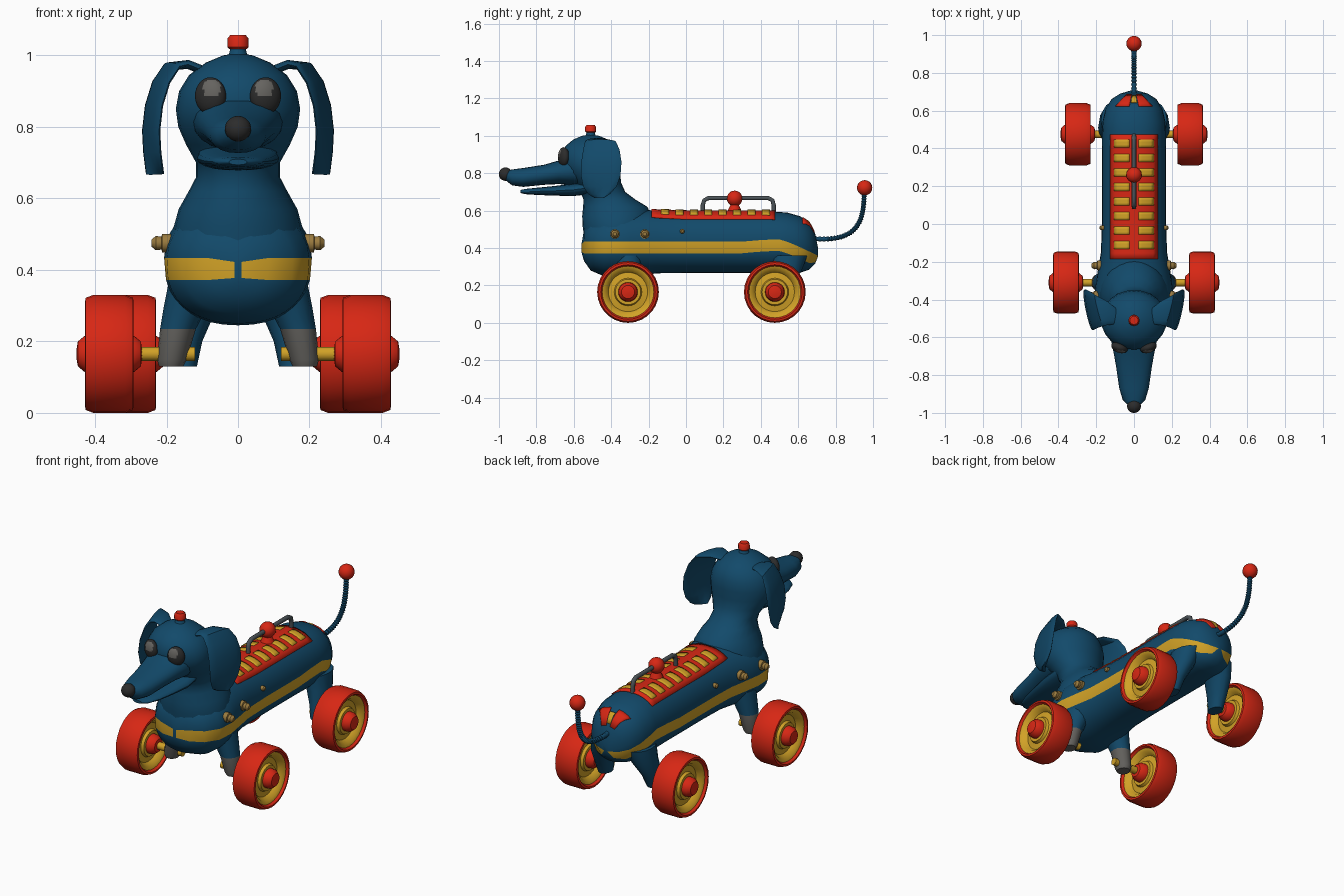
import bpy, bmesh, math
from mathutils import Vector, Matrix
from mathutils.geometry import interpolate_bezier

if "Cube" in bpy.data.objects:
    bpy.data.objects.remove(bpy.data.objects["Cube"])


def material(name, rgb):
    m = bpy.data.materials.new(name)
    m.diffuse_color = (*rgb, 1)
    m.use_nodes = True
    m.node_tree.nodes["Principled BSDF"].inputs["Base Color"].default_value = m.diffuse_color
    return m


BLUE = material("blue_paint", (.006, .068, .145))
RED = material("red_paint", (.68, .02, .007))
YELLOW = material("yellow_paint", (.64, .36, .02))
BLACK = material("black_rubber", (.025, .025, .025))
GREY = material("grey_paw", (.13, .125, .115))
STEEL = material("dark_steel", (.07, .085, .095))
BRASS = material("brass_bolt", (.33, .2, .05))


def finish(name, bm, mats, angle=40, recalc=True):
    if recalc:
        bmesh.ops.recalc_face_normals(bm, faces=bm.faces)
    me = bpy.data.meshes.new(name)
    bm.to_mesh(me)
    bm.free()
    ob = bpy.data.objects.new(name, me)
    bpy.context.collection.objects.link(ob)
    for m in mats:
        me.materials.append(m)
    bpy.ops.object.select_all(action='DESELECT')
    ob.select_set(True)
    bpy.context.view_layer.objects.active = ob
    bpy.ops.object.shade_smooth_by_angle(angle=math.radians(angle))
    return ob


def loft(name, rings, mats, rule=lambda i, j: 0):
    bm = bmesh.new()
    vs = [[bm.verts.new(p) for p in r] for r in rings]
    n = len(vs[0])
    for i in range(len(vs) - 1):
        for j in range(n):
            k = (j + 1) % n
            f = bm.faces.new((vs[i][j], vs[i][k], vs[i + 1][k], vs[i + 1][j]))
            f.material_index = rule(i, j)
    for i, r in ((0, vs[0]), (len(vs) - 2, vs[-1])):
        bm.faces.new(r).material_index = rule(i, 0)
    return finish(name, bm, mats)


def ellipse(c, u, v, n=24, p=2.0):
    # ring around c spanned by the half axes u and v
    c, u, v = Vector(c), Vector(u), Vector(v)
    pw = lambda t: math.copysign(abs(t) ** (2 / p), t)
    return [c + u * pw(math.cos(2 * math.pi * k / n)) + v * pw(math.sin(2 * math.pi * k / n)) for k in range(n)]


def ball(name, c, scale, mat, turn=0, seg=16):
    bm = bmesh.new()
    bmesh.ops.create_uvsphere(bm, u_segments=seg, v_segments=seg // 2 + 2, radius=1)
    mx = Matrix.Translation(c) @ Matrix.Rotation(turn, 4, 'Z') @ Matrix.Diagonal((*scale, 1))
    bm.transform(mx)
    return finish(name, bm, [mat])


def rod(name, parts, y, z, s, mat, n=12):
    # turned part along x from (x, radius) pairs
    return loft(name, [ellipse((s * x, y, z), (0, r, 0), (0, 0, r), n) for x, r in parts], [mat])


def tube(name, path, radii, mat, n=10):
    rings = []
    for i, p in enumerate(path):
        t = (path[min(i + 1, len(path) - 1)] - path[max(i - 1, 0)]).normalized()
        rings.append(ellipse(p, (radii[i], 0, 0), t.cross(Vector((1, 0, 0))) * radii[i], n))
    return loft(name, rings, [mat])


# body: stations of y, half width, bottom, top
BODY = [(-.558, .02, .375, .425), (-.545, .09, .33, .5), (-.51, .155, .28, .55), (-.44, .2, .25, .58),
        (-.35, .207, .245, .6), (-.25, .192, .255, .605), (-.15, .175, .265, .6), (0, .17, .267, .595),
        (.2, .17, .267, .595), (.35, .17, .267, .595), (.45, .17, .265, .595), (.54, .167, .265, .59),
        (.61, .15, .268, .57), (.66, .12, .285, .535), (.69, .075, .315, .48), (.706, .02, .355, .4)]
P = 2.25


def station(y):
    for a, b in zip(BODY, BODY[1:]):
        if y <= b[0]:
            t = (y - a[0]) / (b[0] - a[0])
            return [p + (q - p) * t for p, q in zip(a, b)]
    return BODY[-1]


def top_z(x, y):
    _, w, lo, hi = station(y)
    r = min(abs(x) / w, .98)
    return (lo + hi) / 2 + (hi - lo) / 2 * (1 - r ** P) ** (1 / P)


def stripe_z(y):
    if y < .3:
        return .403
    if y < .5:
        return .403 + .012 * math.sin((y - .3) / .2 * math.pi / 2)
    return .415 - .085 * ((y - .5) / .2) ** 1.2


def body_ring(y, w, lo, hi):
    zc, h = (lo + hi) / 2, (hi - lo) / 2

    def ang(z):
        v = max(-.9, min(.9, (z - zc) / h))
        return math.copysign(math.asin(abs(v) ** (P / 2)), v)
    a1, a0 = ang(stripe_z(y) + .031), ang(stripe_z(y) - .031)
    q = math.pi / 2
    angs = [q + (a1 - q) * k / 8 for k in range(9)] + [a0 + (-q - a0) * k / 8 for k in range(9)]
    half = []
    for a in angs:
        s = math.sin(a)
        half.append((w * max(math.cos(a), 0) ** (2 / P), zc + h * math.copysign(abs(s) ** (2 / P), s)))
    pts = half + [(-x, z) for x, z in half[-2:0:-1]]
    return [Vector((x, y, z)) for x, z in pts]


ys = sorted({b[0] for b in BODY} | {-.05, .1, .3, .4, .5, .58, .635, -.48, -.4, -.3})
loft("body", [body_ring(*station(y)) for y in ys], [BLUE, YELLOW], lambda i, j: int(j in (8, 25)))

# neck and skull: z, y centre, y radius, x radius
NECK = [(.46, -.365, .18, .185), (.52, -.37, .183, .18), (.57, -.37, .185, .166), (.62, -.378, .172, .138),
        (.66, -.41, .138, .117), (.7, -.445, .12, .117), (.75, -.475, .128, .145), (.8, -.5, .148, .167),
        (.85, -.507, .158, .174), (.9, -.51, .155, .165), (.945, -.51, .135, .137), (.98, -.51, .093, .09),
        (1.0, -.51, .045, .042), (1.006, -.51, .01, .01)]
loft("neck_and_head", [ellipse((0, y, z), (rx, 0, 0), (0, ry, 0)) for z, y, ry, rx in NECK], [BLUE])


# snout and lower jaw: y, half width, bottom, top
def jaw(name, rows):
    loft(name, [ellipse((0, y, (lo + hi) / 2), (w, 0, 0), (0, 0, (hi - lo) / 2), 20, 2.2)
                for y, w, lo, hi in rows], [BLUE])


jaw("snout", [(-.5, .12, .73, .9), (-.6, .125, .735, .895), (-.68, .108, .742, .868), (-.76, .094, .738, .845),
              (-.87, .078, .727, .828), (-.93, .06, .735, .82), (-.962, .03, .76, .812)])
jaw("lower_jaw", [(-.5, .11, .69, .76), (-.6, .115, .678, .745), (-.7, .098, .68, .732), (-.8, .078, .684, .722),
                  (-.86, .055, .688, .716), (-.885, .025, .694, .71)])
ball("nose", (0, -.965, .795), (.037, .036, .036), BLACK)

# cap on the head
loft("cap_neck", [ellipse((0, -.51, z), (r, 0, 0), (0, r, 0), 12) for z, r in ((.98, .045), (1.005, .025), (1.025, .02))], [BLUE])
loft("head_cap", [ellipse((0, -.51, z), (r, 0, 0), (0, r, 0), 12)
                  for z, r in ((1.018, .024), (1.024, .03), (1.048, .029), (1.057, .022))], [RED])

# ears: x, z, front y, back y
EAR = [(.09, .955, -.53, -.45), (.14, .975, -.535, -.41), (.185, .97, -.54, -.375), (.215, .925, -.55, -.355),
       (.235, .86, -.56, -.345), (.243, .79, -.562, -.35), (.24, .73, -.55, -.37), (.235, .69, -.525, -.405),
       (.232, .668, -.49, -.44)]
for s in (-1, 1):
    rings = []
    for i, (x, z, y0, y1) in enumerate(EAR):
        a = Vector(EAR[max(i - 1, 0)][:2])
        b = Vector(EAR[min(i + 1, 8)][:2])
        t = (b - a).normalized()
        n = Vector((-t.y, 0, t.x)) * .013
        skew = .022 if i > 1 else 0
        ring = ellipse((x, (y0 + y1) / 2, z), (skew, (y1 - y0) / 2, 0), n, 14)
        rings.append([Vector((s * p.x, p.y, p.z)) for p in ring])
    loft("ear", rings, [BLUE])

# eyes with a pale glint
for s in (-1, 1):
    eye = ball("eye", (s * .077, -.654, .887), (.045, .028, .052), BLACK, s * .35, 32)
    eye.data.materials.append(GREY)
    for f in eye.data.polygons:
        d = f.center - Vector((s * .073, 0, .908))
        f.material_index = int(f.center.y < -.65 and math.hypot(d.x, d.z) < .025)

# legs with grey front paws
for s in (-1, 1):
    front = [(.12, .36, .075), (.145, .3, .062), (.168, .235, .05), (.185, .15, .042), (.187, .13, .034)]
    loft("front_leg", [ellipse((s * x, -.31, z), (r, 0, 0), (0, r * 1.1, 0), 14) for x, z, r in front],
         [BLUE, GREY], lambda i, j: int(i >= 2))
    hind = [(.1, .36, .075, .55), (.125, .28, .06, .54), (.145, .2, .045, .51), (.15, .13, .035, .49)]
    loft("hind_leg", [ellipse((s * x, y, z), (r, 0, 0), (0, r * 1.35, 0), 14) for x, z, r, y in hind], [BLUE])

# wheels: offset along the axle and radius, dished on both sides
OUT = [(.092, .012), (.088, .035), (.07, .05), (.045, .052), (.045, .068), (.03, .074), (.025, .105), (.05, .122),
       (.055, .138), (.068, .146), (.066, .157), (.045, .165)]
PROFILE = OUT + [(-u, r) for u, r in OUT[::-1]]
for y, x in ((-.31, .36), (.475, .297)):
    for s in (-1, 1):
        rings = [ellipse((s * (x + u), y, .165), (0, r, 0), (0, 0, r), 28) for u, r in PROFILE]
        loft("wheel", rings, [RED, YELLOW], lambda i, j: int(3 <= min(i, 22 - i) < 8))
        rod("axle", [(.12, .02), (x - .05, .02)], y, .165, s, YELLOW)

# side bolts
for s in (-1, 1):
    for y, x in ((-.38, .2), (-.22, .182)):
        rod("side_bolt", [(x - .03, .026), (x + .012, .026), (x + .014, .018), (x + .03, .02), (x + .042, .01)], y, .475, s, BRASS)
    rod("small_bolt", [(.14, .013), (.176, .013), (.182, .006)], -.02, .49, s, BRASS)


def plate(name, areas, lift, mat):
    # thin plates following the back: x range at first y, x range at last y
    bm = bmesh.new()
    for a0, a1, b0, b1, y0, y1 in areas:
        ny, nx = max(3, int((y1 - y0) / .03)), 10 if a1 - a0 > .15 else 5
        g = []
        for i in range(ny + 1):
            t = i / ny
            y, l, r = y0 + (y1 - y0) * t, a0 + (b0 - a0) * t, a1 + (b1 - a1) * t
            g.append([bm.verts.new((l + (r - l) * k / nx, y, top_z(l + (r - l) * k / nx, y) + lift)) for k in range(nx + 1)])
        for i in range(ny):
            for k in range(nx):
                bm.faces.new((g[i][k], g[i][k + 1], g[i + 1][k + 1], g[i + 1][k]))
    ob = finish(name, bm, [mat], recalc=False)
    m = ob.modifiers.new("thickness", 'SOLIDIFY')
    m.thickness, m.offset = .009, -1


# painted back panel with bars, and rump petals
plate("back_panel", [(-.127, .127, -.127, .127, -.185, .475)], .007, RED)
bars = []
for k in range(8):
    y = -.112 + k * .077
    for x0, x1 in ((-.105, -.025), (.025, .105)):
        bars.append((x0, x1, x0, x1, y - .021, y + .021))
plate("panel_bars", bars, .011, YELLOW)
plate("rump_petals", [(.025, .098, .012, .04, .625, .688), (-.098, -.025, -.04, -.012, .625, .688)], .007, RED)
plate("rump_dots", [(-.016, .016, -.01, .01, .645, .682)], .008, YELLOW)

# handle with a knob
V = Vector
hpath = [V((0, y, z)) for y, z in ((.09, .58), (.09, .63), (.097, .655), (.12, .667))]
hpath += [V((0, .12 + .032 * k, .667)) for k in range(1, 11)]
hpath += [V((0, y, z)) for y, z in ((.462, .655), (.469, .63), (.469, .58))]
tube("handle", hpath, [.012] * len(hpath), STEEL)
loft("knob_base", [ellipse((0, .26, z), (r, 0, 0), (0, r, 0), 12) for z, r in ((.59, .04), (.61, .032), (.635, .02))], [RED])
ball("handle_knob", (0, .26, .665), (.042, .042, .042), RED)

# springy tail with a ball tip
tail = interpolate_bezier(V((0, .68, .45)), V((0, .93, .43)), V((0, .95, .55)), V((0, .953, .7)), 61)
tube("tail", tail, [.015 if i % 2 else .011 for i in range(61)], BLUE)
ball("tail_ball", (0, .955, .722), (.041, .041, .041), RED)
